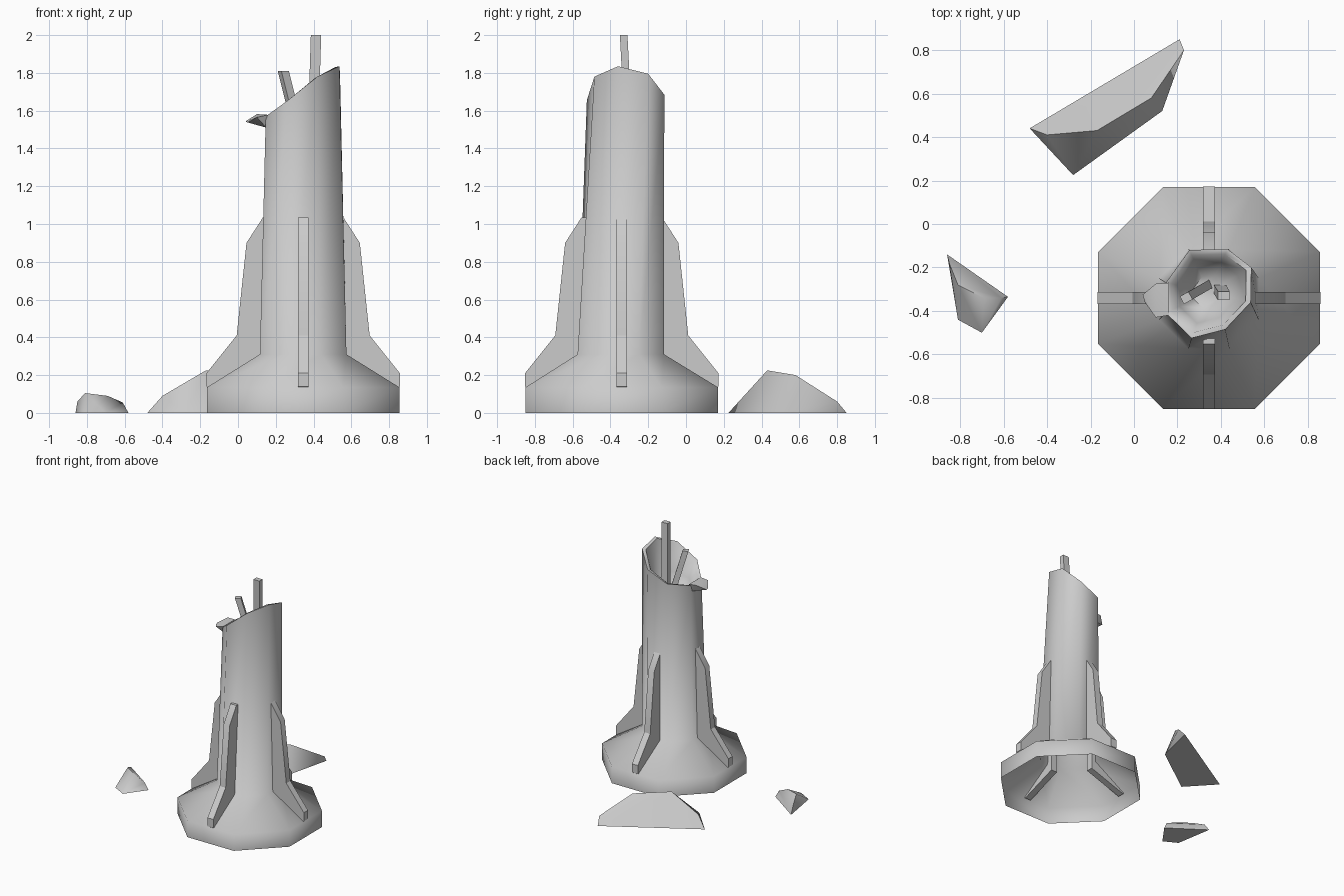
import bpy, bmesh, math
from mathutils import Vector, Matrix

if "Cube" in bpy.data.objects:
    bpy.data.objects.remove(bpy.data.objects["Cube"])

CX, CY = 0.345, -0.34


def finish(name, bm, angle=None):
    bmesh.ops.recalc_face_normals(bm, faces=bm.faces)
    me = bpy.data.meshes.new(name)
    bm.to_mesh(me)
    bm.free()
    ob = bpy.data.objects.new(name, me)
    bpy.context.collection.objects.link(ob)
    if angle:
        bpy.ops.object.select_all(action='DESELECT')
        ob.select_set(True)
        bpy.context.view_layer.objects.active = ob
        bpy.ops.object.shade_smooth_by_angle(angle=math.radians(angle))
    return ob


def octagon(apothem, z, cy=CY):
    r = apothem / math.cos(math.pi / 8)
    return [Vector((CX + r * math.cos(a), cy + r * math.sin(a), z))
            for a in [math.pi / 8 + k * math.pi / 4 for k in range(8)]]


def hull(name, points, angle=None):
    bm = bmesh.new()
    for p in points:
        bm.verts.new(p)
    res = bmesh.ops.convex_hull(bm, input=bm.verts)
    loose = [v for v in bm.verts if not v.link_faces]
    bmesh.ops.delete(bm, geom=loose, context='VERTS')
    bmesh.ops.dissolve_limit(bm, angle_limit=0.02, verts=bm.verts, edges=bm.edges)
    return finish(name, bm, angle)


# Tower: flared octagonal base, tapering shaft, broken slanted rim, hollow bowl on top
rim = [Vector(p) for p in [
    (0.54, -0.20, 1.795), (0.43, -0.115, 1.685), (0.255, -0.12, 1.61), (0.147, -0.27, 1.57),
    (0.147, -0.41, 1.57), (0.265, -0.525, 1.655), (0.42, -0.485, 1.78), (0.537, -0.36, 1.835)]]
mid = sum(rim, Vector()) / 8


def inner(scale, z=None):
    out = []
    for p in rim:
        q = mid + (p - mid) * scale
        out.append(Vector((q.x, q.y, p.z - 0.005 if z is None else z + (p.z - mid.z) * 0.3)))
    return out


rings = [octagon(0.51, 0), octagon(0.51, 0.135), octagon(0.229, 0.31, -0.345), rim,
         inner(0.88), inner(0.68, 1.53), inner(0.35, 1.44)]
bm = bmesh.new()
loops = [[bm.verts.new(p) for p in ring] for ring in rings]
for a, b in zip(loops, loops[1:]):
    for i in range(8):
        j = (i + 1) % 8
        bm.faces.new((a[i], a[j], b[j], b[i]))
bm.faces.new(loops[-1])
finish("tower", bm, 65)

# Four buttress fins around the shaft
profile = [(0.19, 0.24), (0.50, 0.13), (0.512, 0.14), (0.512, 0.21), (0.352, 0.41),
           (0.30, 0.90), (0.213, 1.035), (0.19, 1.035)]
for k, name in enumerate(["right", "back", "left", "front"]):
    bm = bmesh.new()
    f = bm.faces.new([bm.verts.new((r, -0.027, z)) for r, z in profile])
    ext = bmesh.ops.extrude_face_region(bm, geom=[f])
    bmesh.ops.translate(bm, vec=(0, 0.054, 0),
                        verts=[v for v in ext["geom"] if isinstance(v, bmesh.types.BMVert)])
    bm.transform(Matrix.Translation((CX, CY, 0)) @ Matrix.Rotation(k * math.pi / 2, 4, 'Z'))
    finish(name + "_fin", bm, 30)


# Exposed rods standing in the bowl
def rod(name, a, b, sx, sy, turn):
    a, b = Vector(a), Vector(b)
    bm = bmesh.new()
    rot = Matrix.Rotation(turn, 3, 'Z')
    ends = [[bm.verts.new(p + rot @ Vector((x * sx / 2, y * sy / 2, 0)))
             for x, y in [(-1, -1), (1, -1), (1, 1), (-1, 1)]] for p in (a, b)]
    for i in range(4):
        j = (i + 1) % 4
        bm.faces.new((ends[0][i], ends[0][j], ends[1][j], ends[1][i]))
    bm.faces.new(ends[0])
    bm.faces.new(ends[1])
    finish(name, bm)


rod("tall_rod", (0.395, -0.30, 1.43), (0.413, -0.33, 2.0), 0.055, 0.04, 0)
rod("bent_rod", (0.335, -0.285, 1.43), (0.24, -0.34, 1.81), 0.045, 0.04, 0.5)

# Peeled lip on the low side of the rim
hull("rim_lip", [
    (0.16, -0.27, 1.578), (0.16, -0.42, 1.578), (0.15, -0.39, 1.51), (0.15, -0.29, 1.515),
    (0.10, -0.275, 1.582), (0.10, -0.43, 1.565), (0.04, -0.325, 1.543), (0.05, -0.36, 1.538)], 40)

# Fallen debris
hull("large_debris", [
    (-0.48, 0.44, 0), (0.21, 0.85, 0), (0.13, 0.52, 0), (-0.28, 0.225, 0),
    (-0.40, 0.41, 0.09), (-0.17, 0.43, 0.225), (0.08, 0.58, 0.20), (0.23, 0.80, 0.06)], 60)
hull("small_debris", [
    (-0.86, -0.14, 0), (-0.58, -0.335, 0), (-0.70, -0.50, 0), (-0.81, -0.44, 0),
    (-0.85, -0.18, 0.06), (-0.81, -0.28, 0.105), (-0.69, -0.34, 0.09), (-0.61, -0.34, 0.055)], 60)
